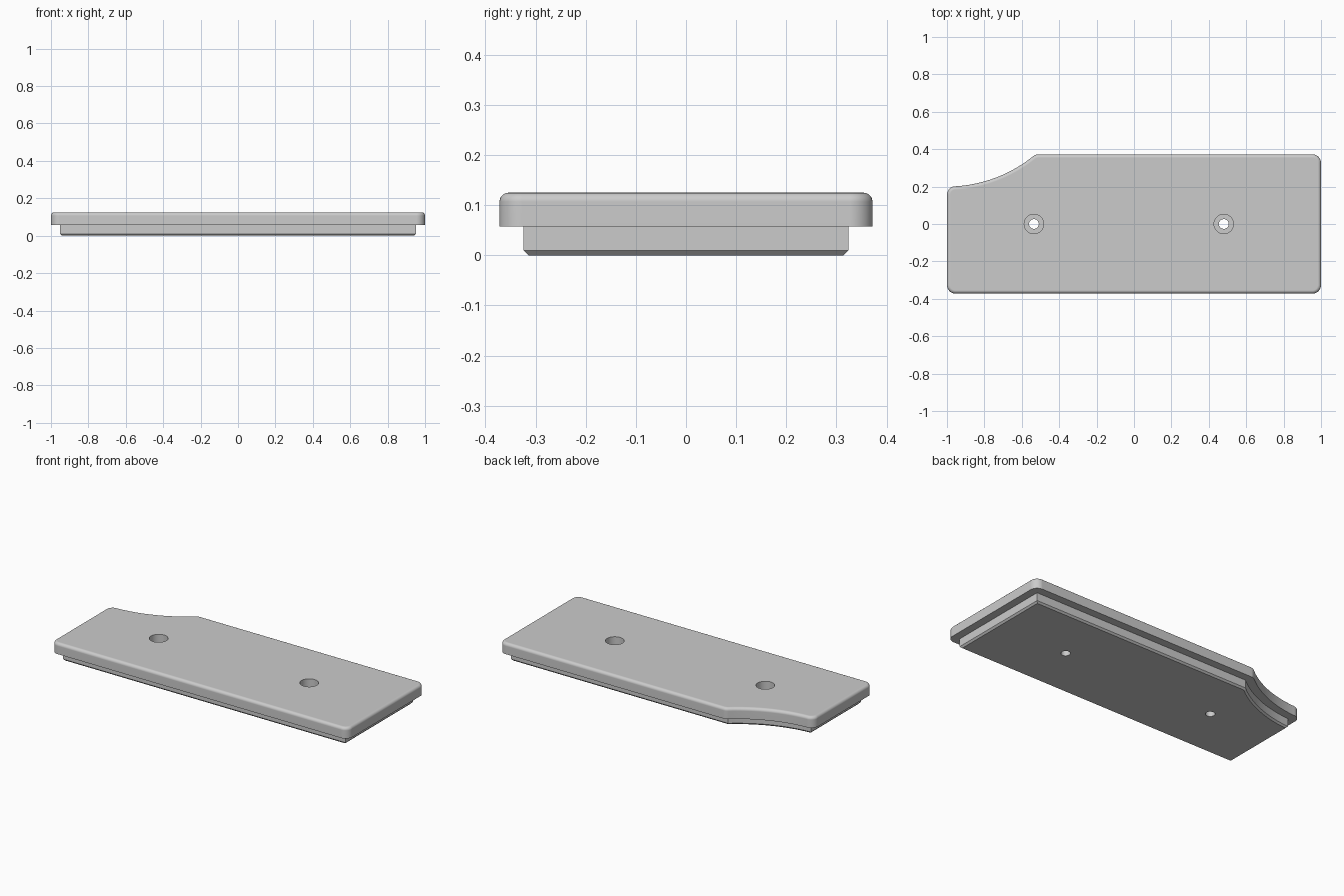
import bpy, bmesh
from math import sqrt, sin, radians
from mathutils import Vector

cube = bpy.data.objects.get("Cube")
if cube:
    bpy.data.objects.remove(cube)

HALF_X, HALF_Y = 1.0, 0.372
LIP = 0.048            # how far the underside step is set in
STEP_Z, TOP_Z = 0.058, 0.125
SCOOP_R, SCOOP_Y = 0.735, 0.935   # concave corner, centred on the left edge
HOLES = (-0.535, 0.48)

grey = bpy.data.materials.new("plain grey")
grey.use_nodes = True
colour = (0.6, 0.6, 0.6, 1)
grey.diffuse_color = colour
grey.node_tree.nodes["Principled BSDF"].inputs["Base Color"].default_value = colour


def fillet(before, corner, after, radius, steps=8):
    """Points of an arc that rounds one outline corner."""
    if radius == 0:
        return [corner]
    a, b = (before - corner).normalized(), (after - corner).normalized()
    to_middle = radius / sin(a.angle(b) / 2)
    middle = corner + (a + b).normalized() * to_middle
    reach = sqrt(to_middle ** 2 - radius ** 2)
    start = (corner + a * reach - middle).normalized()
    end = (corner + b * reach - middle).normalized()
    return [middle + start.lerp(end, i / steps).normalized() * radius
            for i in range(steps + 1)]


def outline(inset, radius):
    """Rectangle with a concave scoop at the back right corner."""
    x, y, r = HALF_X - inset, HALF_Y - inset, SCOOP_R + inset

    def scoop(px):
        return Vector((px, SCOOP_Y - sqrt(r * r - (px + HALF_X) ** 2)))

    end_x = sqrt(r * r - (SCOOP_Y - y) ** 2) - HALF_X
    first, last = -x + 0.055, end_x - 0.03
    curve = [scoop(last + (first - last) * i / 24) for i in range(25)]
    corners = [Vector((-x, -y)), Vector((x, -y)), Vector((x, y)), scoop(end_x)]
    path = corners + curve + [scoop(-x)]
    points = []
    for i, p in enumerate(path):
        if p in curve:
            points.append(p)
        else:
            points += fillet(path[i - 1], p, path[(i + 1) % len(path)], radius)
    return points


def slab(name, points, z0, z1, bevel_z, width, segments):
    """Extrude an outline and bevel the rim lying at bevel_z."""
    bm = bmesh.new()
    base = bm.faces.new([bm.verts.new((p.x, p.y, z0)) for p in points])
    top = bmesh.ops.extrude_face_region(bm, geom=[base], use_keep_orig=True)
    for v in top["geom"]:
        if isinstance(v, bmesh.types.BMVert):
            v.co.z = z1
    bmesh.ops.recalc_face_normals(bm, faces=bm.faces)
    rim = [e for e in bm.edges if all(abs(v.co.z - bevel_z) < 1e-5 for v in e.verts)]
    bmesh.ops.bevel(bm, geom=rim, offset=width, segments=segments,
                    profile=0.5, affect='EDGES')
    mesh = bpy.data.meshes.new(name)
    bm.to_mesh(mesh)
    bm.free()
    mesh.materials.append(grey)
    obj = bpy.data.objects.new(name, mesh)
    bpy.context.collection.objects.link(obj)
    return obj


def drill(obj, radius):
    """Cut the screw holes, then shade with crisp flat faces."""
    for x in HOLES:
        bpy.ops.mesh.primitive_cylinder_add(vertices=48, radius=radius, depth=1,
                                            location=(x, 0, 0))
        cutter = bpy.context.object
        cutter.hide_render = True
        cutter.data.materials.append(grey)
        mod = obj.modifiers.new("screw hole", 'BOOLEAN')
        mod.operation, mod.solver, mod.object = 'DIFFERENCE', 'EXACT', cutter
        bpy.ops.object.select_all(action='DESELECT')
        bpy.context.view_layer.objects.active = obj
        obj.select_set(True)
        bpy.ops.object.modifier_apply(modifier=mod.name)
        bpy.data.objects.remove(cutter)
    bpy.ops.object.shade_smooth_by_angle(angle=radians(30))
    weighted = obj.modifiers.new("flat faces", 'WEIGHTED_NORMAL')
    weighted.keep_sharp = True


# Top plate with a rounded upper rim and wide screw head recesses
plate = slab("cover_plate", outline(0, 0.045), STEP_Z, TOP_Z, TOP_Z, 0.018, 5)
drill(plate, 0.052)

# Set-in underside with a chamfered lower rim and narrow screw holes
lip = slab("underside_lip", outline(LIP, 0), 0, STEP_Z, 0, 0.01, 1)
drill(lip, 0.026)
